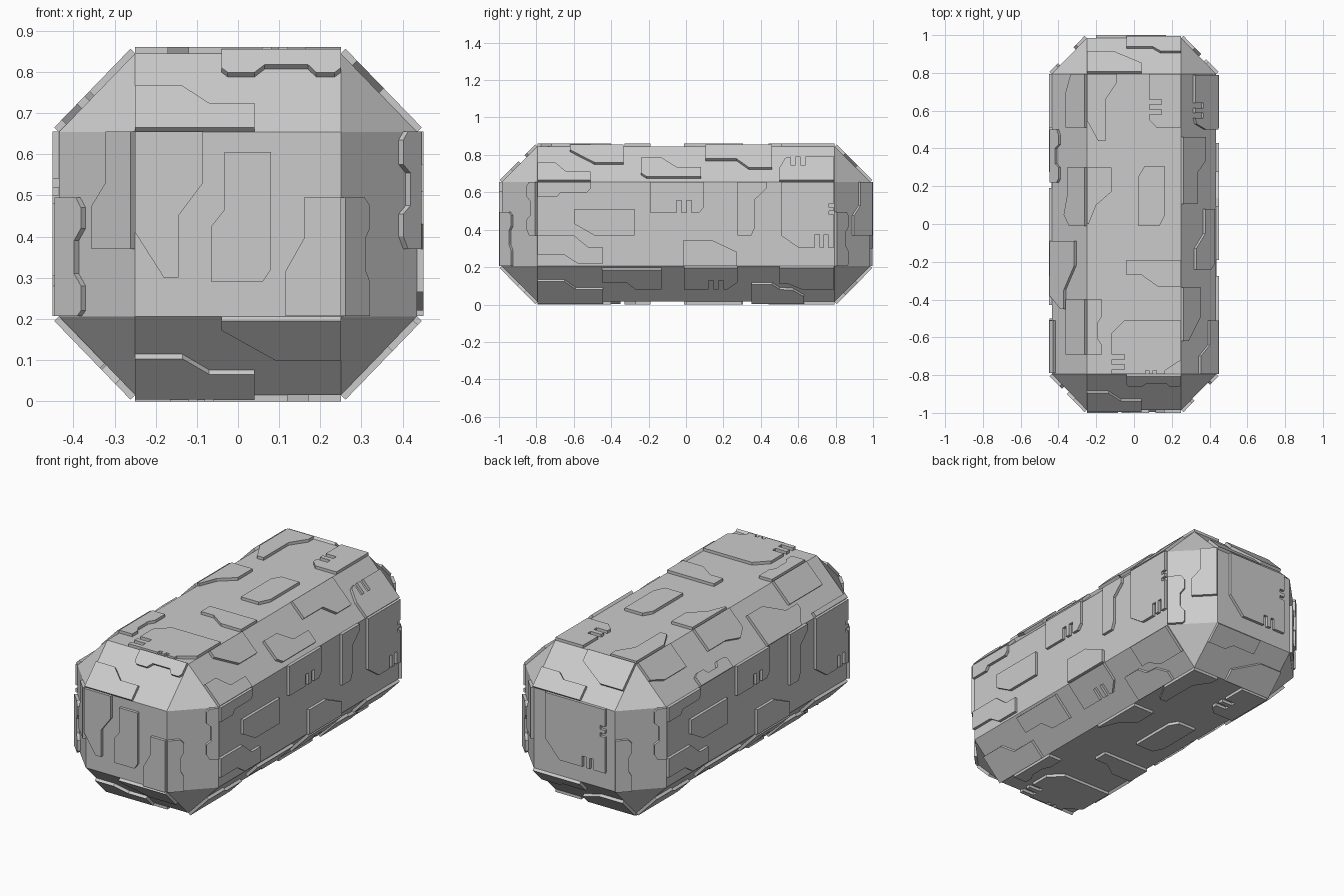
import bpy, bmesh
from mathutils import Vector

# Body half sizes, inner (chamfer) half sizes and centre height
HX, HY, HZ = 0.435, 0.985, 0.415
IX, IY, IZ = 0.25, 0.795, 0.224
ZC = 0.43
THICK = 0.016


def finish(bm, name):
    bmesh.ops.recalc_face_normals(bm, faces=bm.faces[:])
    me = bpy.data.meshes.new(name)
    bm.to_mesh(me)
    bm.free()
    ob = bpy.data.objects.new(name, me)
    bpy.context.collection.objects.link(ob)
    return ob


def comb(a, b, depth, n=2):
    """Edge from a to b cut by n slots going to the left of the direction."""
    a, b = Vector(a), Vector(b)
    d = b - a
    left = Vector((-d.y, d.x)).normalized() * depth
    pts = []
    for i in range(n):
        p, q = (a + d * (k / (2 * n - 1)) for k in (2 * i, 2 * i + 1))
        pts += [p, p + left, q + left, q]
    return [tuple(p) for p in pts]


def panels(name, o, u, v, shapes):
    """Raised plates on the plane o + s*u + t*v."""
    o, u, v = Vector(o), Vector(u), Vector(v)
    n = u.cross(v).normalized()
    if n.dot(o - Vector((0, 0, ZC))) < 0:
        n = -n
    bm = bmesh.new()
    for shape in shapes:
        low = [bm.verts.new(o + u * s + v * t - n * 0.004) for s, t in shape]
        f = bm.faces.new(low)
        r = bmesh.ops.extrude_face_region(bm, geom=[f])
        vs = [g for g in r["geom"] if isinstance(g, bmesh.types.BMVert)]
        bmesh.ops.translate(bm, verts=vs, vec=n * (THICK + 0.004))
        if f.is_valid:
            bm.faces.remove(f)
        bmesh.ops.holes_fill(bm, edges=[e for e in bm.edges if e.is_boundary])
    return finish(bm, name)


# Body: box with every edge chamfered and every corner cut
bm = bmesh.new()
for sx in (-1, 1):
    for sy in (-1, 1):
        for sz in (-1, 1):
            for x, y, z in ((HX, IY, IZ), (IX, HY, IZ), (IX, IY, HZ)):
                bm.verts.new((sx * x, sy * y, ZC + sz * z))
bmesh.ops.convex_hull(bm, input=bm.verts[:])
bmesh.ops.dissolve_limit(bm, angle_limit=0.01, verts=bm.verts[:], edges=bm.edges[:])
finish(bm, "body")

# Side plates (along, height)
side = [
    [(-.795, .655), (-.795, .575), (-.69, .575), (-.67, .6), (-.53, .6), (-.51, .62), (-.51, .655)],
    [(-.595, .51), (-.595, .43), (-.49, .37), (-.275, .37), (-.275, .51)],
    [(-.795, .37), (-.795, .265), (-.65, .265), (-.58, .22), (-.445, .22), (-.445, .305), (-.52, .305), (-.6, .37)],
    [(-.19, .655), (-.19, .49), *comb((-.05, .49), (.03, .49), .065), (.07, .49), (.095, .52), (.095, .655)],
    [(-.013, .207), (.274, .207), (.274, .28), (.137, .345), (-.013, .345)],
    [(.276, .655), (.276, .37), (.35, .37), (.367, .41), (.367, .56), (.43, .62), (.43, .655)],
    [(.507, .655), (.507, .37), (.6, .305), *comb((.69, .305), (.76, .305), .07), (.79, .305),
     *comb((.79, .48), (.79, .54), .025), (.79, .655)],
]
for name, sx in (("right", 1), ("left", -1)):
    panels(name + "_side_panels", (sx * HX, 0, 0), (0, sx, 0), (0, 0, 1), side)

# Top and bottom plates (x, y)
top = [
    [(-.25, .795), (-.25, .55), (-.19, .44), (-.15, .44), (-.15, .66), (-.09, .75), (-.09, .795)],
    [(.25, .51), (.25, .795), (.08, .795), *comb((.08, .66), (.08, .58), .065), (.08, .55), (.12, .51)],
    [(-.25, .3), (-.25, 0), (-.24, 0), (-.2, .1), (-.12, .17), (-.12, .3)],
    [(.025, -.01), (.135, -.01), (.165, .05), (.165, .305), (.055, .305), (.025, .255)],
    [(-.04, -.19), (-.04, -.27), (.04, -.27), (.125, -.33), (.25, -.33), (.25, -.19)],
    [(-.25, -.4), (-.25, -.69), (-.17, -.69), (-.17, -.64), (-.19, -.61), (-.19, -.52), (-.17, -.49), (-.17, -.4)],
    [(.25, -.51), (-.05, -.51), (-.12, -.58), *comb((-.12, -.69), (-.12, -.77), .07), (-.12, -.795),
     *comb((.06, -.795), (.12, -.795), .02), (.165, -.795), (.165, -.775), (.25, -.72)],
]
panels("top_panels", (0, 0, ZC + HZ), (1, 0, 0), (0, 1, 0), top)
panels("bottom_panels", (0, 0, ZC - HZ), (-1, 0, 0), (0, 1, 0), top)

# Front and back plates (across, height)
front = [
    [(-.25, .655), (-.25, .41), (-.18, .3), (-.145, .3), (-.145, .45), (-.085, .53), (-.085, .655)],
    [(-.065, .29), (.06, .29), (.08, .32), (.08, .605), (-.033, .605), (-.033, .465), (-.065, .425)],
    [(.115, .207), (.25, .207), (.25, .495), (.16, .495), (.16, .395), (.115, .315)],
]
back = [
    [(-.17, .655), (-.17, .4), (-.08, .3), *comb((.06, .3), (.13, .3), .06), (.2, .3),
     *comb((.2, .5), (.2, .56), .03), (.2, .655)],
]
panels("front_panels", (0, -HY, 0), (1, 0, 0), (0, 0, 1), front)
panels("back_panels", (0, HY, 0), (-1, 0, 0), (0, 0, 1), back)

# Long upper chamfers (along y, 0 = side edge .. 1 = top edge)
upper_right = [
    [(-.795, 0), (-.51, 0), (-.51, .24), (-.64, .24), (-.7, .5), (-.795, .5)],
    [(-.62, 1), (-.62, .85), (-.49, .5), (-.335, .5), (-.335, 1)],
    [(-.21, .1), (.08, .1), (.08, .37), (-.05, .37), (-.13, .63), (-.24, .63), (-.24, .2)],
    [(.105, 1), (.105, .6), (.27, .6), (.335, .36), (.46, .36), (.46, 1)],
    [(.5, 0), (.79, 0), (.79, .66), *comb((.64, .66), (.56, .66), .24), (.53, .62), (.5, .35)],
]
upper_left = [
    [(.795, 1), (.51, 1), (.51, .46), (.7, .46), (.795, .6)],
    [(.5, 0), (.5, .2), (.47, .25), (.42, .25), (.4, .15), (.32, .15), (.3, .25), (.24, .25), (.22, .2), (.22, 0)],
    [(.3, 1), (.3, .5), (.15, .5), (.05, .4), (-.01, .55), (-.01, 1)],
    [(-.09, 0), (-.09, .7), (-.22, .7), (-.35, .4), (-.45, .4), (-.45, .3), (-.38, 0)],
    [(-.4, 1), (-.4, .46), (-.69, .46), (-.69, 1)],
    [(-.51, 0), (-.51, .1), (-.79, .1), (-.79, 0)],
]
# Long lower chamfers (along y, 0 = side edge .. 1 = bottom edge)
lower = [
    [(-.795, .38), (-.65, .38), (-.59, .6), (-.445, .6), (-.445, 1), (-.795, 1)],
    [(-.45, .05), (-.13, .05), (-.13, .6), (-.27, .6), (-.32, .4), (-.45, .4)],
    [(-.01, 0), (.276, 0), (.276, .4), (.22, .6), *comb((.2, .6), (.12, .6), .25), (-.01, .6)],
    [(.35, .46), (.46, .46), (.5, .6), (.57, .62), (.63, .8), (.63, 1), (.35, 1)],
    [(.5, 0), (.79, 0), (.79, .6), (.62, .6), (.55, .45), (.5, .45)],
]
for name, sx, upper, uy in (("right", 1, upper_right, 1), ("left", -1, upper_left, 1)):
    dx, dz = sx * (IX - HX), HZ - IZ
    panels(name + "_upper_chamfer_panels", (sx * HX, 0, ZC + IZ), (0, uy, 0), (dx, 0, dz), upper)
    panels(name + "_lower_chamfer_panels", (sx * HX, 0, ZC - IZ), (0, sx, 0), (dx, 0, -dz), lower)

# End chamfers (x, 0 = end face edge .. 1 = top or bottom edge)
front_upper = [
    [(-.25, 0), (.04, 0), (.04, .31), (-.07, .31), (-.135, .53), (-.25, .53)],
    [(-.04, 1), (-.04, .76), (-.025, .7), (.04, .7), (.065, .8), (.17, .8), (.19, .7), (.235, .7), (.25, .76), (.25, 1)],
]
front_lower = [
    [(-.04, 0), (.25, 0), (.25, .5), (.09, .5), (-.04, .12)],
    [(-.25, .48), (-.135, .48), (-.07, .68), (.04, .68), (.04, 1), (-.25, 1)],
]
back_both = [
    [(-.25, .42), (-.11, .42), (.04, .75), (.04, 1), (-.25, 1)],
    [(-.04, 0), (-.04, .3), (.1, .3), (.14, .42), (.25, .42), (.25, 0)],
]
for name, sy, sz, shapes in (("front_upper", -1, 1, front_upper), ("front_lower", -1, -1, front_lower),
                             ("back_upper", 1, 1, back_both), ("back_lower", 1, -1, back_both)):
    panels(name + "_chamfer_panels", (0, sy * HY, ZC + sz * IZ), (1, 0, 0),
           (0, sy * (IY - HY), sz * (HZ - IZ)), shapes)

# Upright corner chamfers (0 = end face edge .. 1 = side edge, height)
front_left = [
    [(0, .655), (.33, .655), (.33, .53), (.51, .475), (.51, .37), (0, .37)],
    [(1, .495), (.72, .495), (.65, .47), (.65, .42), (.74, .39), (.74, .31), (.65, .28), (.65, .22), (.7, .207), (1, .207)],
]
front_right = [
    [(1, .655), (.82, .655), (.76, .635), (.76, .575), (.85, .555), (.85, .475), (.76, .455), (.76, .4), (.82, .37), (1, .37)],
    [(0, .495), (.25, .495), (.32, .475), (.32, .42), (.26, .395), (.26, .32), (.32, .29), (.32, .207), (0, .207)],
]
for name, sx, sy, shapes in (("front_left", -1, -1, front_left), ("front_right", 1, -1, front_right),
                             ("back_right", 1, 1, front_left), ("back_left", -1, 1, front_right)):
    panels(name + "_corner_panels", (sx * IX, sy * HY, 0), (sx * (HX - IX), sy * (IY - HY), 0), (0, 0, 1), shapes)
